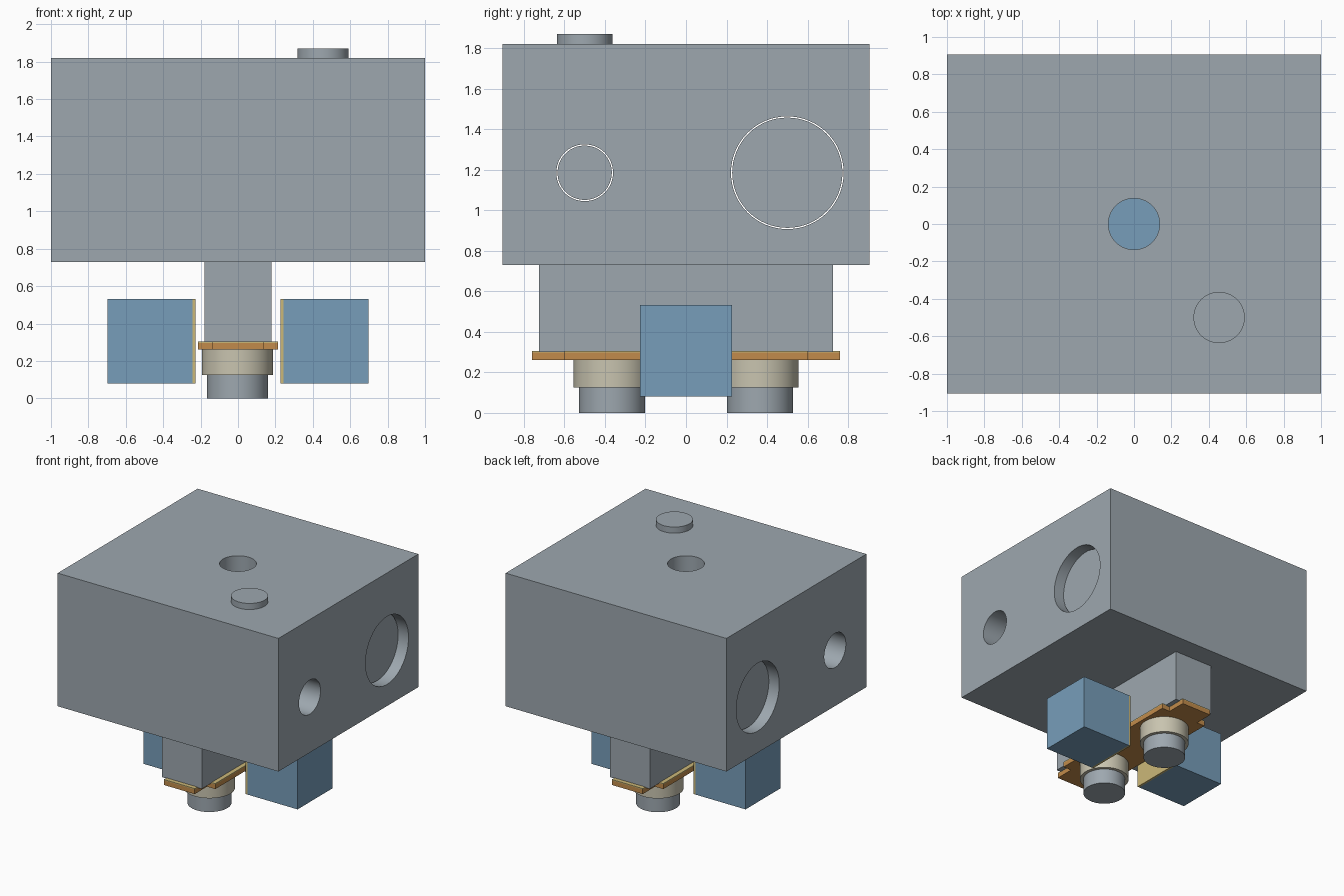
import bpy
import math

cube = bpy.data.objects.get("Cube")
if cube:
    bpy.data.objects.remove(cube, do_unlink=True)


def material(name, rgb):
    m = bpy.data.materials.new(name)
    m.use_nodes = True
    m.diffuse_color = (*rgb, 1)
    m.node_tree.nodes["Principled BSDF"].inputs["Base Color"].default_value = (*rgb, 1)
    return m


grey = material("steel grey", (0.34, 0.39, 0.43))
blue = material("blue", (0.185, 0.34, 0.49))
orange = material("orange", (0.54, 0.26, 0.07))
yellow = material("pale yellow", (0.60, 0.48, 0.19))
cream = material("cream", (0.58, 0.55, 0.43))


def box(name, low, high, mat):
    size = [h - l for l, h in zip(low, high)]
    mid = [(h + l) / 2 for l, h in zip(low, high)]
    bpy.ops.mesh.primitive_cube_add(size=1, location=mid)
    ob = bpy.context.object
    ob.name = name
    ob.scale = size
    bpy.ops.object.transform_apply(location=False, rotation=False, scale=True)
    ob.data.materials.append(mat)
    return ob


def cylinder(name, centre, radius, depth, mat, along_x=False):
    turn = (0, math.pi / 2, 0) if along_x else (0, 0, 0)
    bpy.ops.mesh.primitive_cylinder_add(vertices=64, radius=radius, depth=depth,
                                        location=centre, rotation=turn)
    ob = bpy.context.object
    ob.name = name
    ob.data.materials.append(mat)
    bpy.ops.object.shade_smooth_by_angle(angle=math.radians(30))
    return ob


def drill(target, cutter):
    mod = target.modifiers.new("hole", 'BOOLEAN')
    mod.operation = 'DIFFERENCE'
    mod.solver = 'EXACT'
    mod.object = cutter
    bpy.context.view_layer.objects.active = target
    bpy.ops.object.modifier_apply(modifier=mod.name)
    bpy.data.objects.remove(cutter, do_unlink=True)


def cross_plate(name, z_low, z_high, mat):
    # Rectangle with its four corners notched
    corner = [(0.215, 0.6), (0.14, 0.6), (0.14, 0.76)]
    outline = []
    for sx, sy in ((1, 1), (-1, 1), (-1, -1), (1, -1)):
        part = corner if sx * sy > 0 else corner[::-1]
        outline += [(sx * x, sy * y) for x, y in part]
    n = len(outline)
    verts = [(x, y, z) for z in (z_low, z_high) for x, y in outline]
    faces = [tuple(reversed(range(n))), tuple(range(n, 2 * n))]
    faces += [(i, (i + 1) % n, (i + 1) % n + n, i + n) for i in range(n)]
    mesh = bpy.data.meshes.new(name)
    mesh.from_pydata(verts, [], faces)
    mesh.materials.append(mat)
    bpy.context.collection.objects.link(bpy.data.objects.new(name, mesh))


# Main block with two cross bores and a blind hole in the top
block = box("main_block", (-1, -0.905, 0.73), (1, 0.905, 1.82), grey)
bores = (("large", 0.5, 0.278, 0.91), ("small", -0.5, 0.14, 0.6))
for size, y, r, half in bores:
    drill(block, cylinder("cutter", (0, y, 1.185), r, 3, grey, True))
drill(block, cylinder("cutter", (0, 0, 1.82), 0.137, 1, grey))
bpy.ops.object.select_all(action='DESELECT')
block.select_set(True)
bpy.context.view_layer.objects.active = block
bpy.ops.object.shade_smooth_by_angle(angle=math.radians(30))

# Recessed shafts inside the bores
for size, y, r, half in bores:
    cylinder(size + "_shaft", (0, y, 1.185), r - 0.006, 2 * half, grey, True)
cylinder("hole_floor", (0, 0, 1.322), 0.137, 0.008, blue)

# Top button and lower stem
cylinder("top_button", (0.455, -0.5, 1.84), 0.137, 0.06, grey)
box("stem", (-0.18, -0.725, 0.3), (0.18, 0.725, 0.74), grey)

# Carrier plate with a thin coating on top
cross_plate("carrier_plate", 0.26, 0.297, orange)
cross_plate("plate_coating", 0.297, 0.305, yellow)

# Collars and tips below the plate
for side, y in (("front", -0.365), ("back", 0.365)):
    cylinder(side + "_collar", (-0.003, y, 0.1925), 0.19, 0.135, cream)
    cylinder(side + "_tip", (-0.003, y, 0.065), 0.163, 0.13, grey)

# Side blocks with backing sheets facing the stem
for side, s in (("left", 1), ("right", -1)):
    for part, a, b, mat in (("side_block", 0.243, 0.698, blue),
                            ("backing_sheet", 0.226, 0.243, yellow)):
        xs = sorted((s * a, s * b))
        box(side + "_" + part, (xs[0], -0.226, 0.08), (xs[1], 0.226, 0.532), mat)
